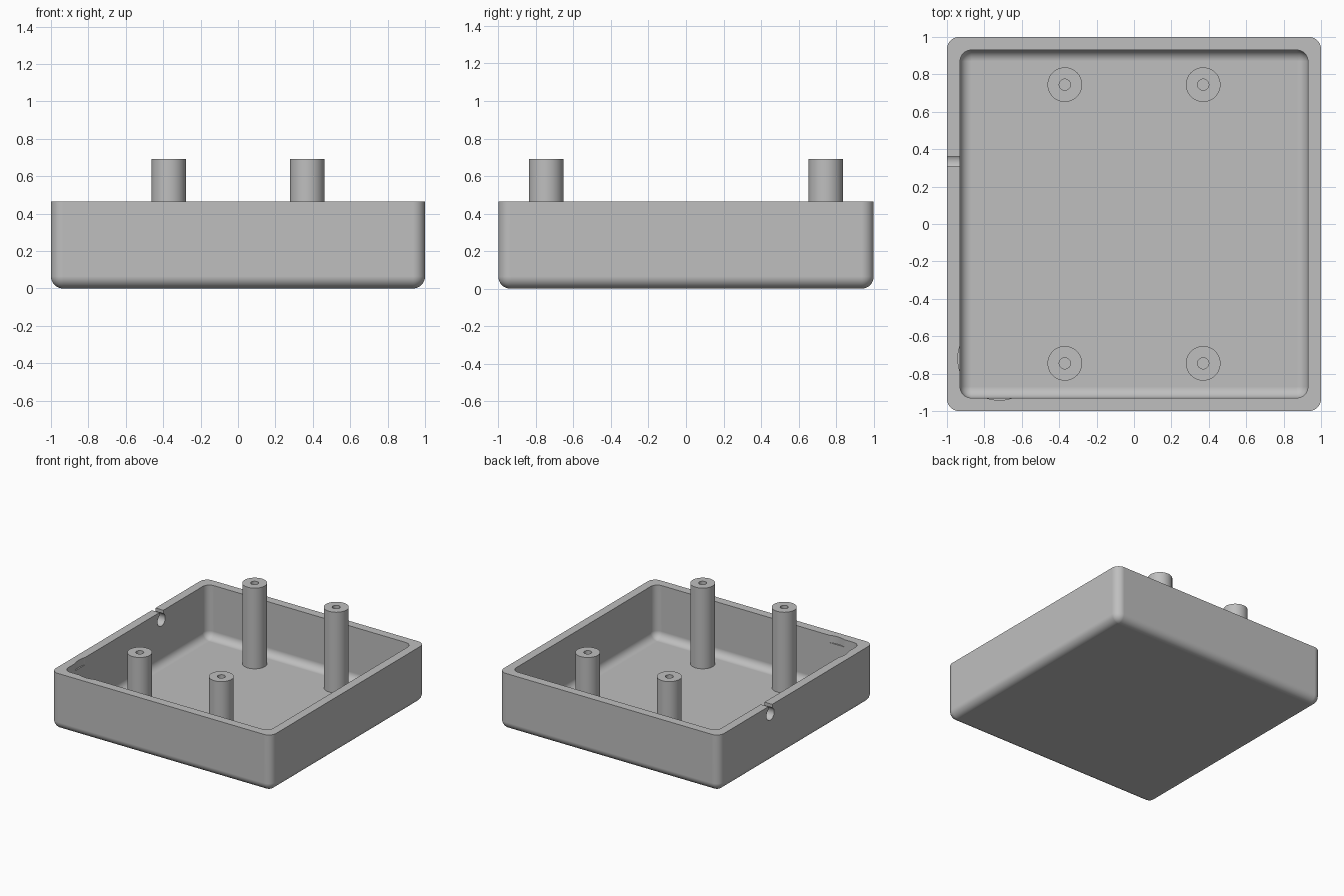
import bpy
import bmesh
from math import sin, cos, pi, radians

if "Cube" in bpy.data.objects:
    bpy.data.objects.remove(bpy.data.objects["Cube"])

RIM = 0.465        # top of the tray walls
FLOOR = 0.03       # top of the tray floor
INNER = 0.93       # half width of the cavity
SEG = 10           # steps per rounded corner

grey = bpy.data.materials.new("plain grey")
grey.use_nodes = True
grey.diffuse_color = (0.52, 0.52, 0.52, 1)
grey.node_tree.nodes["Principled BSDF"].inputs["Base Color"].default_value = grey.diffuse_color


def ring(half, radius, z):
    """Rounded square outline; a circle when half equals radius."""
    pts = []
    for q, (sx, sy) in enumerate([(1, 1), (-1, 1), (-1, -1), (1, -1)]):
        for i in range(SEG + 1):
            a = (q + i / SEG) * pi / 2
            c = half - radius
            pts.append((sx * c + radius * cos(a), sy * c + radius * sin(a), z))
    return pts


def loft(name, rings, location=(0, 0, 0)):
    """Skin a stack of outlines and cap both ends."""
    bm = bmesh.new()
    loops = [[bm.verts.new(p) for p in r] for r in rings]
    n = len(loops[0])
    for low, high in zip(loops, loops[1:]):
        for i in range(n):
            j = (i + 1) % n
            bm.faces.new((low[i], low[j], high[j], high[i]))
    bm.faces.new(loops[0][::-1])
    bm.faces.new(loops[-1])
    bmesh.ops.remove_doubles(bm, verts=bm.verts, dist=1e-5)
    bmesh.ops.recalc_face_normals(bm, faces=bm.faces)
    mesh = bpy.data.meshes.new(name)
    bm.to_mesh(mesh)
    bm.free()
    mesh.materials.append(grey)
    obj = bpy.data.objects.new(name, mesh)
    obj.location = location
    bpy.context.collection.objects.link(obj)
    return obj


def activate(obj):
    bpy.ops.object.select_all(action='DESELECT')
    obj.select_set(True)
    bpy.context.view_layer.objects.active = obj


def cut(obj, cutter):
    cutter.hide_render = True
    mod = obj.modifiers.new("cut", 'BOOLEAN')
    mod.operation = 'DIFFERENCE'
    mod.solver = 'EXACT'
    mod.object = cutter
    activate(obj)
    bpy.ops.object.modifier_apply(modifier=mod.name)
    bpy.data.objects.remove(cutter)


def finish(obj):
    activate(obj)
    bpy.ops.object.shade_smooth_by_angle(angle=radians(30))
    obj.modifiers.new("even shading", 'WEIGHTED_NORMAL').keep_sharp = True


def fillet(half, radius, base):
    """Outlines of a rounded bottom edge, from the base upwards."""
    rings = []
    for i in range(SEG + 1):
        a = i / SEG * pi / 2
        inset = radius * (1 - sin(a))
        rings.append(ring(half - inset, radius - inset, base + radius * (1 - cos(a))))
    return rings


# Tray: outside up to the rim, then down the inside to the floor
outside = fillet(1, 0.065, 0) + [ring(1, 0.065, RIM)]
inside = fillet(INNER, 0.06, FLOOR) + [ring(INNER, 0.06, RIM)]
tray = loft("tray", outside + inside[::-1])

# Cable hole with a narrower entry slot in the right wall
hole = loft("cable_hole_cutter", [ring(0.05, 0.05, z) for z in (-0.06, 0.06)],
            (-0.965, 0.335, RIM - 0.07))
hole.rotation_euler.y = pi / 2
cut(tray, hole)
slot = loft("cable_slot_cutter", [ring(0.025, 0.001, z) for z in (0, 0.15)],
            (-0.965, 0.335, RIM - 0.07))
slot.scale.x = 3
cut(tray, slot)

# Shallow curved recesses inside the walls near the front right corner
reach = 0.21
for x, y in [(-0.942 + reach, -0.72), (-0.72, -0.942 + reach)]:
    recess = loft("recess_cutter", [ring(reach, reach, z) for z in (RIM - 0.06, RIM + 0.1)],
                  (x, y, 0))
    cut(tray, recess)
finish(tray)

# Four hollow-topped screw posts
for y, row in [(-0.745, "front"), (0.745, "back")]:
    for x, side in [(-0.37, "right"), (0.37, "left")]:
        outline = [(0.0925, 0.015), (0.0925, 0.692), (0.03, 0.692), (0.03, 0.39)]
        post = loft(f"{row}_{side}_screw_post", [ring(r, r, z) for r, z in outline], (x, y, 0))
        finish(post)
